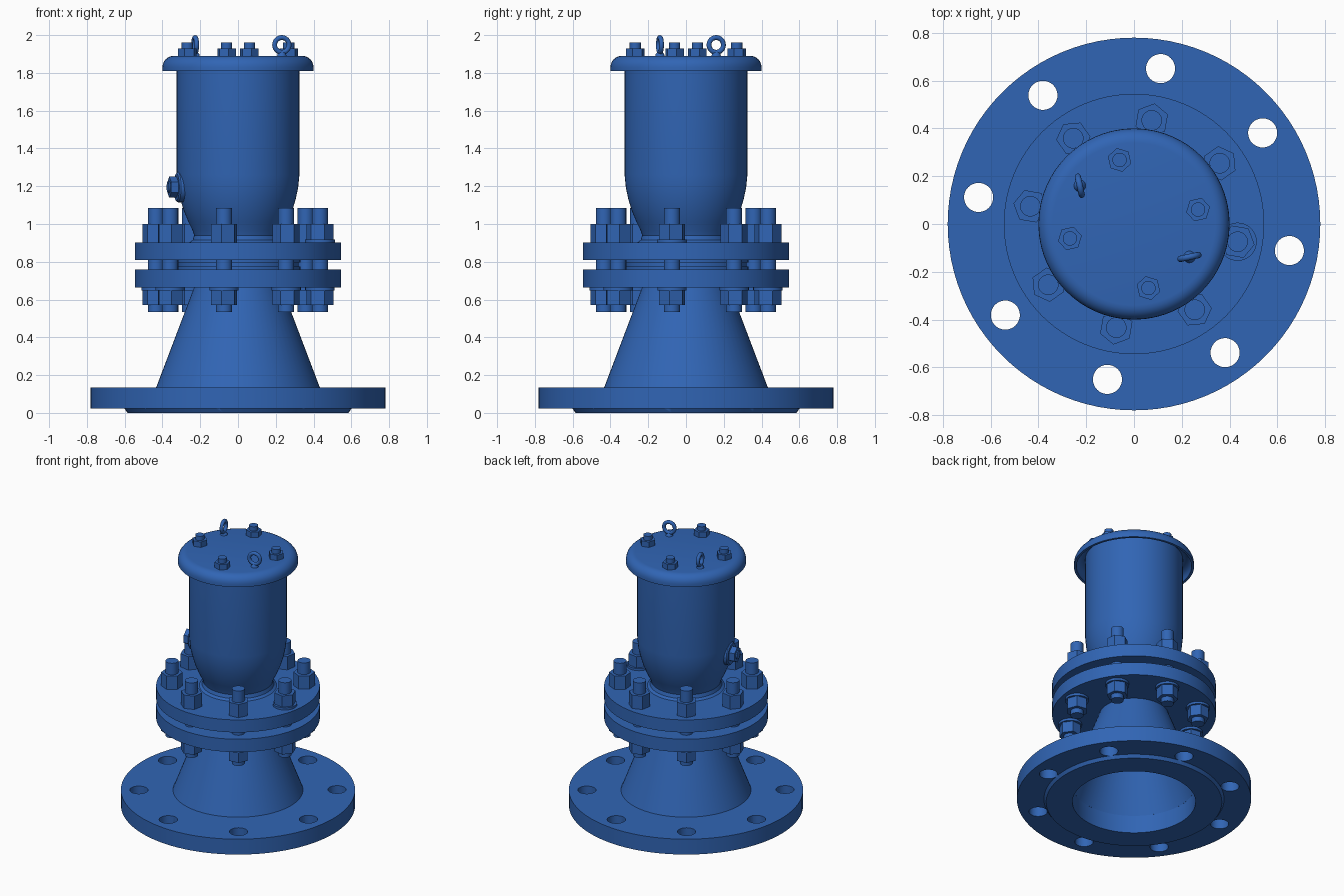
import bpy, bmesh
from math import sin, cos, pi, radians
from mathutils import Matrix

if "Cube" in bpy.data.objects:
    bpy.data.objects.remove(bpy.data.objects["Cube"])

blue = bpy.data.materials.new("blue_paint")
blue.diffuse_color = (0.03, 0.13, 0.46, 1)
blue.use_nodes = True
blue.node_tree.nodes["Principled BSDF"].inputs["Base Color"].default_value = blue.diffuse_color


def finish(obj, angle=35):
    if not obj.data.materials:
        obj.data.materials.append(blue)
    bpy.ops.object.select_all(action='DESELECT')
    obj.select_set(True)
    bpy.context.view_layer.objects.active = obj
    bpy.ops.object.shade_smooth_by_angle(angle=radians(angle))
    return obj


def lathe(name, profile, segs=64, matrix=Matrix(), closed=False):
    """Revolve (radius, z) points about z; closed profiles make rings."""
    bm = bmesh.new()
    rings = [[bm.verts.new((r * cos(2 * pi * i / segs), r * sin(2 * pi * i / segs), z))
              for i in range(segs)] for r, z in profile]
    pairs = list(zip(rings, rings[1:]))
    if closed:
        pairs.append((rings[-1], rings[0]))
    for a, b in pairs:
        for i in range(segs):
            j = (i + 1) % segs
            bm.faces.new((a[i], a[j], b[j], b[i]))
    if not closed:
        bm.faces.new(rings[0])
        bm.faces.new(rings[-1])
    bmesh.ops.recalc_face_normals(bm, faces=bm.faces)
    bm.transform(matrix)
    me = bpy.data.meshes.new(name)
    bm.to_mesh(me)
    bm.free()
    obj = bpy.data.objects.new(name, me)
    bpy.context.collection.objects.link(obj)
    return finish(obj)


def at(radius, deg, z=0):
    return Matrix.Rotation(radians(deg), 4, 'Z') @ Matrix.Translation((radius, 0, z))


def cyl(name, r, z0, z1, m=Matrix(), segs=24):
    return lathe(name, [(r, z0), (r, z1)], segs, m)


def nut(name, r, z0, z1, m):
    return lathe(name, [(r, z0), (r, z1)], 6, m)


# Base flange with raised face underneath and bolt holes
base = lathe("base_flange", [(0.41, 0), (0.585, 0), (0.6, 0.022), (0.78, 0.022),
                             (0.78, 0.135), (0.41, 0.135)], 96, closed=True)
for k in range(8):
    cutter = cyl("hole_cutter", 0.061, -0.1, 0.3, at(0.66, -9.7 + 45 * k), 32)
    mod = base.modifiers.new("hole", 'BOOLEAN')
    mod.object = cutter
    mod.operation = 'DIFFERENCE'
    mod.solver = 'EXACT'
    cutter.hide_render = True
    cutter.hide_viewport = False
bpy.ops.object.select_all(action='DESELECT')
base.select_set(True)
bpy.context.view_layer.objects.active = base
for mod in list(base.modifiers):
    cutter = mod.object
    if cutter:
        bpy.ops.object.modifier_apply(modifier=mod.name)
        bpy.data.objects.remove(cutter)
finish(base)

# Hollow conical neck
lathe("cone_neck", [(0.41, 0.13), (0.435, 0.13), (0.23, 0.67), (0.205, 0.67)], closed=True)

# Pair of middle flanges with raised faces and a gasket
lathe("lower_flange", [(0.205, 0.665), (0.545, 0.665), (0.545, 0.76), (0.33, 0.76),
                       (0.33, 0.775), (0.205, 0.775)], 96, closed=True)
lathe("gasket", [(0.205, 0.775), (0.32, 0.775), (0.32, 0.795), (0.205, 0.795)], closed=True)
lathe("upper_flange", [(0.205, 0.795), (0.33, 0.795), (0.33, 0.81), (0.545, 0.81),
                       (0.545, 0.902), (0.205, 0.902)], 96, closed=True)

# Bowl-bottomed body shell
outer = [(0.26, 0.90), (0.24, 0.915), (0.232, 0.94), (0.24, 0.965), (0.262, 1.01), (0.287, 1.07),
         (0.305, 1.13), (0.318, 1.19), (0.325, 1.26), (0.325, 1.865)]
inner = [(0.295, 1.865), (0.295, 1.26), (0.275, 1.13), (0.235, 1.01), (0.205, 0.94), (0.205, 0.90)]
lathe("body", outer + inner, closed=True)

# Domed-edge lid with a hollow rim
edge = [(0.34 + 0.06 * cos(radians(a)), 1.83 + 0.06 * sin(radians(a))) for a in range(0, 91, 15)]
under = [(0.335 + 0.047 * cos(radians(a)), 1.815 + 0.05 * sin(radians(a))) for a in range(90, -1, -15)]
lathe("lid", under + [(0.383, 1.81), (0.40, 1.81)] + edge, 96)

# Eight studs through the middle flanges
for k in range(8):
    m = at(0.44, -9.7 + 45 * k)
    cyl("flange_stud", 0.043, 0.535, 1.085, m)
    nut("upper_nut", 0.072, 0.918 if k == 0 else 0.902, 1.0, m)
    nut("lower_nut", 0.072, 0.57, 0.648, m)
    cyl("lower_washer", 0.078, 0.648, 0.665, m, 32)
    if k == 0:
        cyl("upper_washer", 0.08, 0.902, 0.918, m, 32)

# Four lid bolts
for k in range(4):
    m = at(0.275, 12.7 + 90 * k)
    nut("lid_nut", 0.051, 1.885, 1.93, m)
    cyl("lid_stud", 0.03, 1.93, 1.962, m)

# Two lifting eyes
for x, y, deg in ((-0.227, 0.16, 102), (0.232, -0.138, 12)):
    bpy.ops.mesh.primitive_torus_add(major_radius=0.039, minor_radius=0.013, major_segments=32,
                                     minor_segments=12, location=(x, y, 1.948),
                                     rotation=(pi / 2, 0, radians(deg)))
    bpy.context.object.name = "lifting_eye"
    finish(bpy.context.object)
    lathe("eye_collar", [(0.026, 1.885), (0.022, 1.9), (0.012, 1.912)], 24,
          Matrix.Translation((x, y, 0)))

# Side drain plug
m = Matrix.Rotation(radians(192), 4, 'Z') @ Matrix.Translation((0, 0, 1.195)) @ Matrix.Rotation(pi / 2, 4, 'Y')
lathe("plug_boss", [(0.08, 0.28), (0.08, 0.325), (0.072, 0.333)], 32, m)
nut("plug_head", 0.056, 0.333, 0.372, m)
cyl("plug_tip", 0.03, 0.372, 0.38, m)
